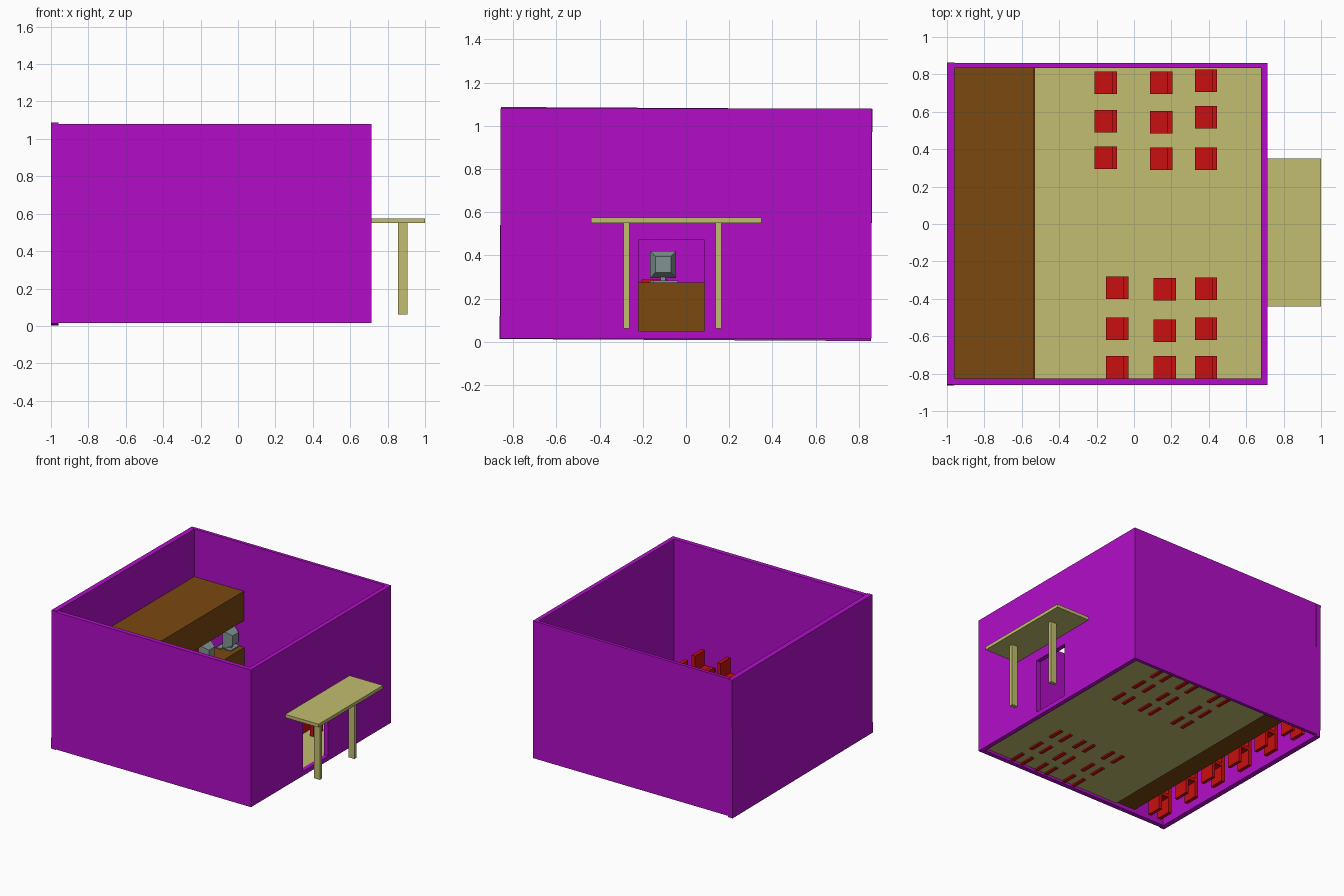
import bpy, bmesh
from mathutils import Vector

if "Cube" in bpy.data.objects:
    bpy.data.objects.remove(bpy.data.objects["Cube"])


def material(name, rgb):
    m = bpy.data.materials.new(name)
    m.diffuse_color = (*rgb, 1)
    m.use_nodes = True
    m.node_tree.nodes["Principled BSDF"].inputs["Base Color"].default_value = m.diffuse_color
    return m


PURPLE = material("purple_paint", (0.45, 0.004, 0.58))
KHAKI = material("khaki", (0.54, 0.51, 0.16))
BROWN = material("brown_wood", (0.195, 0.065, 0.005))
RED = material("red_plastic", (0.58, 0.005, 0.005))
GREY = material("grey_plastic", (0.22, 0.29, 0.29))


def add_box(bm, x, y, z):
    """Add a box spanning the given (min, max) ranges; return its vertices."""
    verts = bmesh.ops.create_cube(bm, size=1)["verts"]
    for v in verts:
        v.co = Vector([r[0] + (c + 0.5) * (r[1] - r[0]) for c, r in zip(v.co, (x, y, z))])
    return verts


def finish(bm, name, mat):
    mesh = bpy.data.meshes.new(name)
    bm.to_mesh(mesh)
    bm.free()
    if mat:
        mesh.materials.append(mat)
    ob = bpy.data.objects.new(name, mesh)
    bpy.context.collection.objects.link(ob)
    return ob


def box(name, x, y, z, mat=None):
    bm = bmesh.new()
    add_box(bm, x, y, z)
    return finish(bm, name, mat)


def place(name, mesh, x, y, turn=0):
    ob = bpy.data.objects.new(name, mesh)
    ob.location = (x, y, 0)
    ob.rotation_euler.z = turn
    bpy.context.collection.objects.link(ob)


# Walls
box("front_wall", (-0.97, 0.71), (-0.86, -0.825), (0.015, 1.08), PURPLE)
box("back_wall", (-0.97, 0.71), (0.835, 0.86), (0.015, 1.08), PURPLE)
entrance = box("entrance_wall", (0.68, 0.714), (-0.86, 0.86), (0.015, 1.08), PURPLE)
# The left wall leans very slightly along its length
left = box("left_wall", (-1.0, -0.96), (-0.86, 0.86), (-0.537, 0.537), PURPLE)
left.location.z = 0.545
left.rotation_euler.x = -0.0055

# Doorway
cutter = box("doorway_cutter", (0.6, 0.8), (-0.22, 0.085), (0.05, 0.47))
cutter.hide_render = True
cutter.hide_viewport = True
cut = entrance.modifiers.new("doorway", "BOOLEAN")
cut.operation = "DIFFERENCE"
cut.object = cutter
cut.solver = "EXACT"

# Floor, long desk and overhead loft
box("floor", (-0.53, 0.69), (-0.83, 0.84), (0.035, 0.05), KHAKI)
box("desk", (-0.70, -0.53), (-0.825, 0.835), (0.045, 0.275), BROWN)
box("loft", (-0.965, -0.535), (-0.825, 0.84), (0.48, 0.71), BROWN)

# Porch canopy and posts
box("canopy", (0.71, 1.0), (-0.44, 0.35), (0.55, 0.575), KHAKI)
for y in (-0.275, 0.15):
    box("canopy_post", (0.855, 0.905), (y - 0.014, y + 0.014), (0.06, 0.552), KHAKI)

# Chair: tall back panel on +x, seat slab and front leg panel
bm = bmesh.new()
add_box(bm, (0.032, 0.06), (-0.06, 0.06), (0.025, 0.288))
add_box(bm, (-0.06, 0.032), (-0.06, 0.06), (0.145, 0.17))
add_box(bm, (-0.055, -0.03), (-0.06, 0.06), (0.025, 0.145))
chair = finish(bm, "chair", RED)
chair.location = (-0.15, 0.755, 0)

# Remaining audience chairs, in columns
columns = [(-0.15, (0.55, 0.355)), (0.145, (0.755, 0.545, 0.35)), (0.385, (0.765, 0.57, 0.35)),
           (-0.09, (-0.34, -0.56, -0.765)), (0.165, (-0.35, -0.57, -0.765)),
           (0.385, (-0.345, -0.56, -0.765))]
for x, ys in columns:
    for y in ys:
        place("chair", chair.data, x, y)

# Computer: tapered monitor, neck, base and keyboard
bm = bmesh.new()
add_box(bm, (-0.03, -0.005), (-0.06, 0.06), (0.295, 0.42))
for v in add_box(bm, (-0.005, 0.04), (-0.06, 0.06), (0.295, 0.42)):
    if v.co.x > 0.03:
        v.co.y *= 0.6
        v.co.z = 0.3575 + (v.co.z - 0.3575) * 0.6
add_box(bm, (-0.012, 0.008), (-0.012, 0.012), (0.28, 0.30))
add_box(bm, (-0.03, 0.03), (-0.045, 0.07), (0.274, 0.283))
add_box(bm, (-0.085, -0.045), (-0.06, 0.06), (0.274, 0.283))
computer = finish(bm, "computer", GREY)
computer.location = (-0.6, -0.69, 0)

# Six workstations along the desk, chairs turned to face it
for i in range(6):
    y = -0.73 + 0.292 * i
    place("desk_chair", chair.data, -0.85, y, 3.14159265)
    if i:
        place("computer", computer.data, -0.6, y + 0.04)
